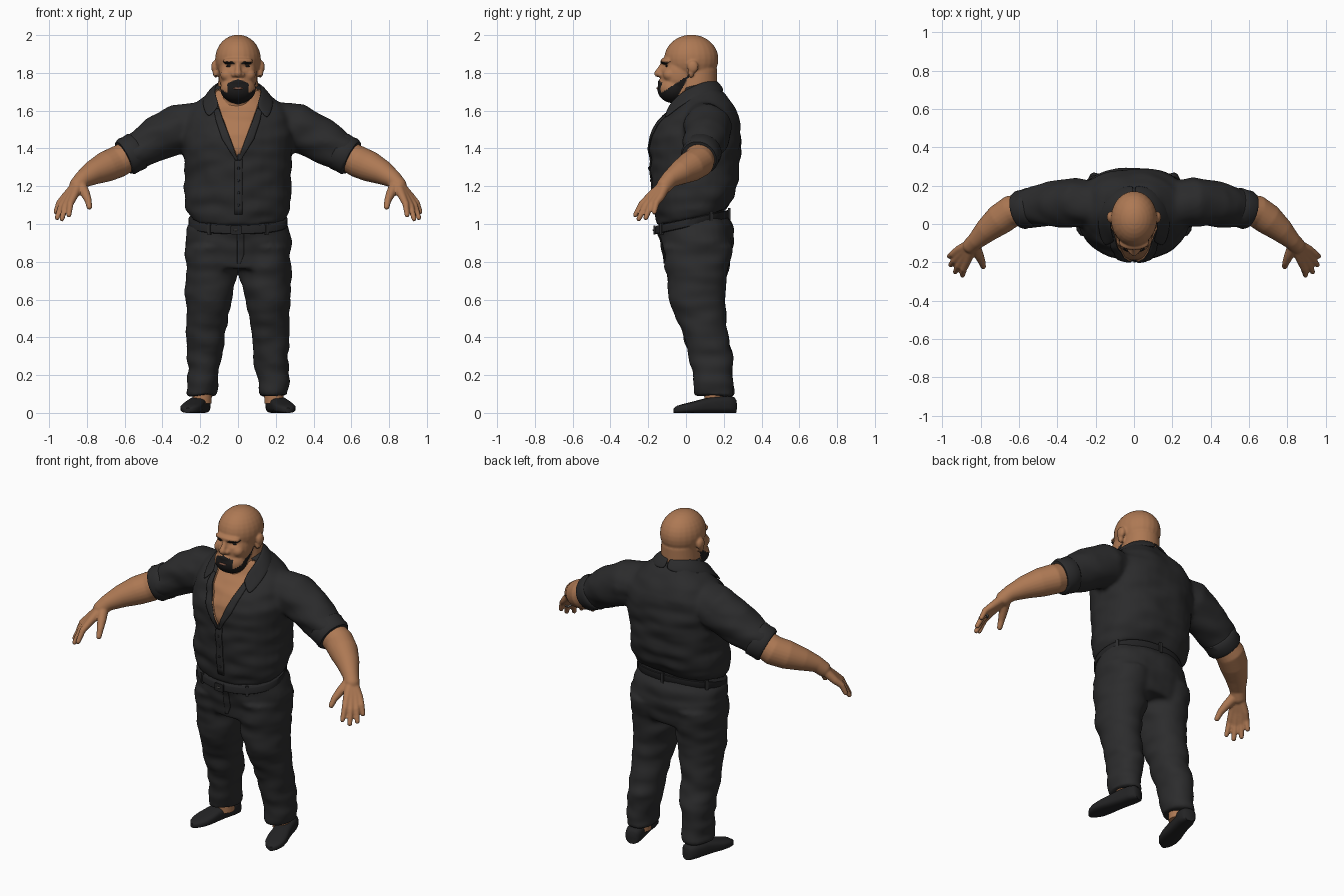
import bpy, bmesh, math
from mathutils import Vector, Matrix, noise
from mathutils.bvhtree import BVHTree

if "Cube" in bpy.data.objects:
    bpy.data.objects.remove(bpy.data.objects["Cube"])


def material(name, rgb):
    m = bpy.data.materials.new(name)
    m.use_nodes = True
    m.diffuse_color = (*rgb, 1)
    m.node_tree.nodes["Principled BSDF"].inputs["Base Color"].default_value = (*rgb, 1)
    return m


SKIN = material("skin", (0.42, 0.19, 0.088))
SHIRT = material("shirt_black", (0.024, 0.024, 0.025))
TROUSERS = material("trouser_black", (0.025, 0.025, 0.026))
LEATHER = material("leather_black", (0.017, 0.017, 0.018))
HAIR = material("beard_black", (0.012, 0.011, 0.011))
METAL = material("dull_metal", (0.16, 0.15, 0.14))
LIPS = material("lips", (0.25, 0.11, 0.07))
X, Y, Z = Vector((1, 0, 0)), Vector((0, 1, 0)), Vector((0, 0, 1))


# ---- shape helpers
def ring(c, u, v, ru, rv, n=2, nb=None, seg=32):
    pts = []
    for i in range(seg):
        a = math.tau * i / seg
        co, si = math.cos(a), math.sin(a)
        e = 2 / (nb if nb and si > 0 else n)
        pts.append(Vector(c) + u * math.copysign(abs(co) ** e, co) * ru
                   + v * math.copysign(abs(si) ** e, si) * rv)
    return pts


def loft(bm, rings):
    loops = [[bm.verts.new(p) for p in r] for r in rings]
    for a, b in zip(loops, loops[1:]):
        for i in range(len(a)):
            j = (i + 1) % len(a)
            bm.faces.new((a[i], a[j], b[j], b[i]))
    bm.faces.new(loops[0][::-1])
    bm.faces.new(loops[-1])


def blob(bm, c, r):
    m = Matrix.Translation(c) @ Matrix.Diagonal((*r, 1))
    bmesh.ops.create_uvsphere(bm, u_segments=24, v_segments=16, radius=1, matrix=m)


def tube(bm, path, side=1, rounded=True):
    pts = [Vector((p[0] * side, p[1], p[2])) for p in path]
    rings = []
    for i, p in enumerate(pts):
        t = (pts[min(i + 1, len(pts) - 1)] - pts[max(i - 1, 0)]).normalized()
        u = t.cross(Y).normalized()
        rings.append(ring(p, u, u.cross(t), path[i][3], path[i][3], seg=24))
    loft(bm, rings)
    if rounded:
        for p, q in ((pts[0], path[0]), (pts[-1], path[-1])):
            blob(bm, p, [q[3]] * 3)


def finish(name, bm, *mats, angle=45):
    bmesh.ops.recalc_face_normals(bm, faces=bm.faces)
    me = bpy.data.meshes.new(name)
    bm.to_mesh(me)
    bm.free()
    ob = bpy.data.objects.new(name, me)
    bpy.context.scene.collection.objects.link(ob)
    for m in mats:
        me.materials.append(m)
    me.shade_smooth()
    me.set_sharp_from_angle(angle=math.radians(angle))
    return ob


def fuse(bm, voxel, rounds):
    """Melt overlapping pieces into one smooth skin and return it as bmesh."""
    ob = finish("fuse_helper", bm)
    r = ob.modifiers.new("melt", "REMESH")
    r.mode, r.voxel_size = "VOXEL", voxel
    s = ob.modifiers.new("soften", "SMOOTH")
    s.factor, s.iterations = 0.5, rounds
    out = bmesh.new()
    out.from_object(ob, bpy.context.evaluated_depsgraph_get())
    bpy.data.objects.remove(ob)
    out.normal_update()
    return out


def folds(bm, size):
    for v in list(bm.verts):
        p = v.co
        v.co = p + v.normal * size * noise.noise(Vector((p.x * 7, p.y * 7, p.z * 15)))


def surface(ob):
    me = ob.data
    return BVHTree.FromPolygons([v.co for v in me.vertices], [p.vertices[:] for p in me.polygons])


def front_hit(tree, x, z):
    return tree.ray_cast(Vector((x, -1, z)), Y)[0] or Vector((x, 0, z))


def drape(name, tree, rows, mat, off=0.004, steps=8):
    """Thin strip laid on the front of a surface; rows are (x start, x end, z)."""
    bm = bmesh.new()
    grid = []
    for a, b in zip(rows, rows[1:]):
        for k in range(steps + 1):
            xa, xb, z = (p + (q - p) * k / steps for p, q in zip(a, b))
            grid.append([bm.verts.new(front_hit(tree, xa + (xb - xa) * j / 4, z) - Y * off)
                         for j in range(5)])
    for a, b in zip(grid, grid[1:]):
        for j in range(4):
            bm.faces.new((a[j], a[j + 1], b[j + 1], b[j]))
    bmesh.ops.remove_doubles(bm, verts=bm.verts, dist=0.0003)
    ob = finish(name, bm, mat)
    ob.modifiers.new("thickness", "SOLIDIFY").thickness = 0.006
    ob.modifiers["thickness"].offset = 0
    return ob


# ---- shirt: torso and sleeves melted together, then an open neckline
bm = bmesh.new()
TORSO = [(1.03, .03, .25, .182, .22), (1.08, .035, .28, .2, .15), (1.15, .04, .285, .218, 0),
         (1.25, .047, .28, .23, 0), (1.38, .048, .29, .24, 0), (1.47, .053, .295, .238, 0),
         (1.56, .073, .285, .21, 0), (1.63, .09, .235, .16, 0), (1.69, .08, .16, .125, 0),
         (1.74, .07, .115, .09, 0)]
loft(bm, [ring((0, cy, z), X, Y + Z * tilt, rx, ry, 2.1, 2.6) for z, cy, rx, ry, tilt in TORSO])
SLEEVE = [(.16, .1, 1.54, .11), (.31, .115, 1.51, .13), (.43, .105, 1.453, .118),
          (.53, .088, 1.39, .102), (.59, .073, 1.358, .094)]
for s in (1, -1):
    tube(bm, SLEEVE, s, False)
bm = fuse(bm, 0.012, 8)
folds(bm, 0.012)
V, SLOPE = 1.335, 0.36
for s in (1, -1):
    bmesh.ops.bisect_plane(bm, geom=bm.verts[:] + bm.edges[:] + bm.faces[:],
                           plane_co=(0, 0, V), plane_no=(1, 0, -SLOPE * s))
chest = []
for f in bm.faces:
    c = f.calc_center_median()
    if c.y < 0 and c.z > V and abs(c.x) < SLOPE * (c.z - V):
        f.material_index = 1
        chest.append(f)
bmesh.ops.inset_region(bm, faces=chest, thickness=0.002, depth=-0.008)
shirt = finish("shirt", bm, SHIRT, SKIN)
cloth = surface(shirt)

# ---- placket, buttons, lapels, collar, cuffs
drape("placket", cloth, [(-.018, .024, 1.05), (-.018, .024, 1.33), (.0, .02, 1.37)], SHIRT)
for i in range(4):
    bm = bmesh.new()
    blob(bm, front_hit(cloth, .003, 1.1 + i * .065) - Y * .008, (.007, .004, .007))
    finish("button", bm, LEATHER)
COLLAR = [((0, .155, 1.765), (0, .215, 1.71)), ((.085, .125, 1.76), (.12, .18, 1.695)),
          ((.125, .04, 1.735), (.18, .05, 1.66)), ((.118, -.05, 1.68), (.19, -.06, 1.62)),
          ((.095, -.09, 1.625), (.165, -.14, 1.565))]
for s, side in ((1, "left"), (-1, "right")):
    drape(side + "_lapel", cloth, [(0, s * .012, 1.335), (s * .04, s * .085, 1.45),
                                   (s * .075, s * .115, 1.54), (s * .1, s * .13, 1.61)], SHIRT, .006)
    bm = bmesh.new()
    grid = []
    for top, low in COLLAR:
        top, low = (Vector((p[0] * s, p[1], p[2])) for p in (top, low))
        hit, nor = cloth.find_nearest(low)[:2]
        low = hit + nor * .008
        mid = (top + low) / 2
        hit, nor = cloth.find_nearest(mid)[:2]
        mid = hit + nor * .016
        grid.append([bm.verts.new(p) for p in (top, mid, low)])
    for a, b in zip(grid, grid[1:]):
        for j in range(2):
            bm.faces.new((a[j], a[j + 1], b[j + 1], b[j]))
    ob = finish(side + "_collar", bm, SHIRT, angle=60)
    ob.modifiers.new("thickness", "SOLIDIFY").thickness = 0.012
    ob.modifiers["thickness"].offset = 0
    ob.modifiers.new("round", "SUBSURF").levels = 2
    bm = bmesh.new()
    tube(bm, [(.528, .09, 1.39, .094), (.536, .088, 1.386, .104), (.565, .08, 1.37, .101),
              (.59, .073, 1.358, .103), (.604, .069, 1.351, .094)], s, False)
    finish(side + "_cuff", bm, SHIRT, angle=60)

# ---- trousers
bm = bmesh.new()
HIPS = [(1.035, .03, .248, .182, .22), (.97, .05, .272, .195, .12), (.91, .06, .288, .195, 0),
        (.83, .06, .28, .183, 0), (.76, .058, .262, .165, 0)]
loft(bm, [ring((0, cy, z), X, Y + Z * t, rx, ry, 2.2) for z, cy, rx, ry, t in HIPS])
LEG = [(.88, .14, .06, .14, .185), (.7, .146, .058, .135, .157), (.6, .155, .058, .12, .147),
       (.45, .167, .092, .104, .122), (.3, .177, .132, .093, .116), (.16, .186, .147, .082, .105),
       (.09, .19, .15, .077, .102)]
for s in (1, -1):
    loft(bm, [ring((cx * s, cy, z), X, Y, rx, ry, 2.1) for z, cx, cy, rx, ry in LEG])
bm = fuse(bm, 0.012, 6)
folds(bm, 0.012)
trousers = finish("trousers", bm, TROUSERS)
drape("fly", surface(trousers), [(-.004, .012, .79), (-.004, .032, .84), (-.004, .032, .955)], TROUSERS, .002)

# ---- belt with loops and buckle
bm = bmesh.new()
tilt = Y + Z * .22
loft(bm, [ring((0, .032, z), X, tilt, .258 + g, .19 + g, 2.2, seg=48)
          for z, g in ((.988, 0), (.992, .004), (1.028, .004), (1.032, 0))])
finish("belt", bm, LEATHER)
for a in (30, 90, 150, 235, 305):
    a = math.radians(a)
    p = Vector((0, .032, 1.01)) + X * math.cos(a) * .265 + tilt * math.sin(a) * .197
    bm = bmesh.new()
    m = Matrix.Translation(p) @ Matrix.Rotation(a, 4, "Z") @ Matrix.Diagonal((.014, .018, .062, 1))
    bmesh.ops.create_cube(bm, size=1, matrix=m)
    finish("belt_loop", bm, TROUSERS)
bm = bmesh.new()
loft(bm, [ring((-.01, y, .968), X, Z, .03, .024, 6) for y in (-.172, -.162)])
finish("buckle", bm, LEATHER)
bm = bmesh.new()
blob(bm, (-.012, -.173, .968), (.012, .004, .004))
finish("buckle_pin", bm, METAL)

# ---- shoes and ankles
SHOE = [(0, .028, .07), (.012, .042, .085), (.05, .05, .09), (.12, .05, .086), (.18, .053, .073),
        (.23, .058, .06), (.28, .054, .048), (.315, .038, .038), (.335, .014, .025)]
for s, side in ((1, "left"), (-1, "right")):
    d = Vector((s * .25, -.97, 0))
    across = Vector((.97, s * .25, 0))
    heel = Vector((s * .183, .262, 0))
    bm = bmesh.new()
    loft(bm, [ring(heel + d * t + Z * h / 2, across, Z, w, h / 2, 3) for t, w, h in SHOE])
    finish(side + "_shoe", bm, LEATHER, angle=50)
    bm = bmesh.new()
    tube(bm, [(.19, .15, .05, .05), (.19, .15, .2, .055)], s, False)
    finish(side + "_ankle", bm, SKIN)

# ---- bare forearms and hands
FOREARM = [(.54, .085, 1.38, .078), (.64, .066, 1.328, .084), (.7, .024, 1.303, .081),
           (.77, -.034, 1.27, .064), (.825, -.088, 1.235, .046), (.85, -.112, 1.205, .043)]
FINGERS = [((.869, -.189, 1.148), (.895, -.268, 1.048)), ((.885, -.171, 1.146), (.932, -.25, 1.027)),
           ((.902, -.153, 1.143), (.957, -.213, 1.033)), ((.917, -.135, 1.141), (.964, -.168, 1.064))]
for s, side in ((1, "left"), (-1, "right")):
    bm = bmesh.new()
    tube(bm, FOREARM, s)
    for k, tip in FINGERS:
        mid = (Vector(k) + Vector(tip)) / 2 + Vector((.006, -.006, .008))
        wrist = Vector((.838, -.1, 1.22)).lerp(k, .15)
        tube(bm, [(*wrist, .03), (*k, .0215), (*mid, .0175), (*tip, .0135)], s)
    tube(bm, [(.835, -.11, 1.21, .032), (.808, -.165, 1.16, .025), (.793, -.2, 1.125, .019),
              (.787, -.222, 1.09, .015)], s)
    finish(side + "_arm", fuse(bm, 0.006, 4), SKIN, angle=80)
bm = bmesh.new()
tube(bm, [(.923, -.178, 1.105, .021), (.927, -.182, 1.098, .021)], 1, False)
finish("finger_ring", bm, METAL)

# ---- head, ears and neck, with the beard as a painted region
bm = bmesh.new()
blob(bm, (0, .028, 1.873), (.121, .144, .129))
blob(bm, (0, -.03, 1.79), (.102, .106, .13))
blob(bm, (0, -.1, 1.863), (.08, .036, .02))
blob(bm, (0, -.068, 1.714), (.095, .084, .074))
blob(bm, (0, -.118, 1.75), (.045, .032, .022))
tube(bm, [(0, -.122, 1.85, .012), (0, -.14, 1.815, .016), (0, -.149, 1.797, .02)])
for s in (1, -1):
    blob(bm, (s * .021, -.133, 1.791), (.016, .018, .014))
    blob(bm, (s * .058, -.085, 1.79), (.036, .036, .034))
    blob(bm, (s * .124, .036, 1.832), (.018, .03, .034))
    blob(bm, (s * .118, .026, 1.8), (.016, .018, .026))
NECK = [(1.82, .065, .1, .1), (1.73, .055, .107, .11), (1.6, .05, .112, .115)]
loft(bm, [ring((0, cy, z), X, Y, rx, ry) for z, cy, rx, ry in NECK])
bm = fuse(bm, 0.006, 6)
for v in bm.verts:
    if v.co.y < -.06:
        dist = ((abs(v.co.x) - .046) / .024) ** 2 + ((v.co.z - 1.836) / .014) ** 2
        v.co.y += .014 * math.exp(-dist)
for f in bm.faces:
    x, y, z = f.calc_center_median()
    jaw = z < 1.72 + (y + .09) * .65 and y < .02 - (1.79 - z) * .55 and z > 1.63
    moustache = abs(x) < .056 and y < -.09 and 1.67 < z < 1.768 - abs(x) * .4
    f.material_index = int(jaw or moustache)
head = finish("head", bm, SKIN, HAIR, angle=80)
face = surface(head)
for s, side in ((1, "left"), (-1, "right")):
    drape(side + "_eyebrow", face, [(s * .018, s * .064, 1.848), (s * .03, s * .076, 1.859)], HAIR, 0, 4)
    bm = bmesh.new()
    blob(bm, front_hit(face, s * .046, 1.836), (.017, .005, .006))
    finish(side + "_eye", bm, HAIR)
bm = bmesh.new()
blob(bm, front_hit(face, 0, 1.718), (.028, .006, .006))
finish("mouth", bm, LIPS)
